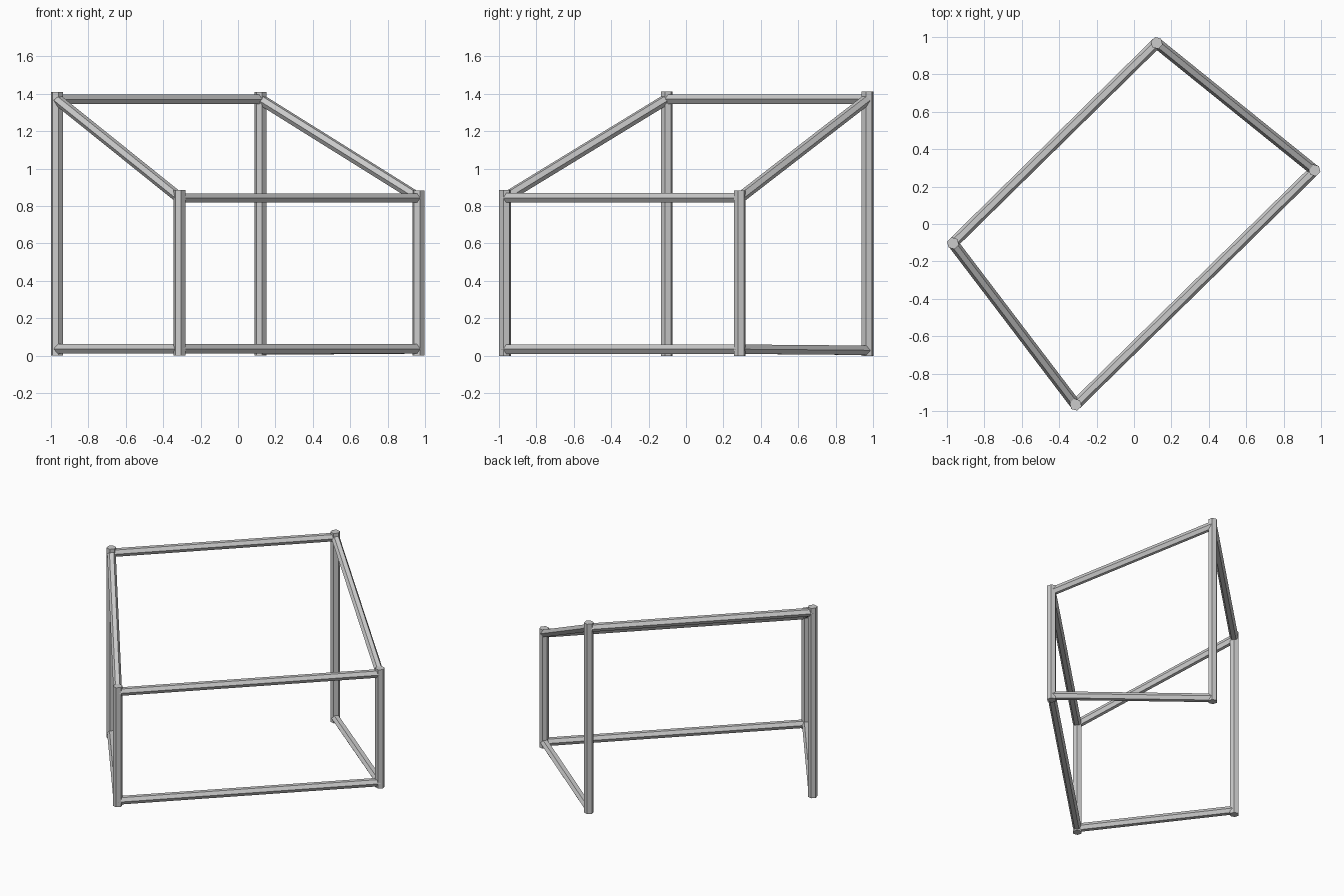
import bpy
import bmesh
import math
from mathutils import Vector, Matrix

if "Cube" in bpy.data.objects:
    bpy.data.objects.remove(bpy.data.objects["Cube"])

# Post centres seen from above, and frame heights
BACK_LEFT, BACK_RIGHT = (-0.968, -0.103), (0.121, 0.968)
FRONT_LEFT, FRONT_RIGHT = (-0.312, -0.966), (0.965, 0.287)
HIGH, LOW, BASE = 1.37, 0.843, 0.036


def hex_bar(name, start, end, radius, turn=0.0):
    """Six-sided bar between two points; turn rotates its cross-section."""
    start, end = Vector(start), Vector(end)
    axis = (end - start).normalized()
    side = axis.cross(Vector((0, 0, 1)))
    side = side.normalized() if side.length > 1e-4 else Vector((1, 0, 0))
    up = axis.cross(side)
    frame = Matrix((side, up, axis)).transposed().to_4x4()
    frame.translation = (start + end) / 2
    bm = bmesh.new()
    bmesh.ops.create_cone(bm, cap_ends=True, segments=6, radius1=radius,
                          radius2=radius, depth=(end - start).length)
    # Put a corner of the hexagon on the sideways axis
    corner = max(bm.verts, key=lambda v: v.co.x).co
    offset = math.atan2(corner.y, corner.x)
    bm.transform(frame @ Matrix.Rotation(turn - offset, 4, 'Z'))
    mesh = bpy.data.meshes.new(name)
    bm.to_mesh(mesh)
    bm.free()
    obj = bpy.data.objects.new(name, mesh)
    bpy.context.collection.objects.link(obj)


# Upright posts
for name, p, top in (("back_left_post", BACK_LEFT, 1.41),
                     ("back_right_post", BACK_RIGHT, 1.41),
                     ("front_left_post", FRONT_LEFT, 0.886),
                     ("front_right_post", FRONT_RIGHT, 0.882)):
    hex_bar(name, (*p, 0), (*p, top), 0.0328, math.radians(45))

# Level top rails, sloping side rails and base rails (back base is open)
for name, p, pz, q, qz in (
        ("back_top_rail", BACK_LEFT, HIGH, BACK_RIGHT, HIGH),
        ("front_top_rail", FRONT_LEFT, LOW, FRONT_RIGHT, LOW),
        ("left_sloping_rail", FRONT_LEFT, LOW, BACK_LEFT, HIGH),
        ("right_sloping_rail", FRONT_RIGHT, LOW, BACK_RIGHT, HIGH),
        ("front_base_rail", FRONT_LEFT, BASE, FRONT_RIGHT, BASE),
        ("left_base_rail", FRONT_LEFT, BASE, BACK_LEFT, BASE),
        ("right_base_rail", FRONT_RIGHT, BASE, BACK_RIGHT, BASE - 0.006)):
    hex_bar(name, (*p, pz), (*q, qz), 0.029)
